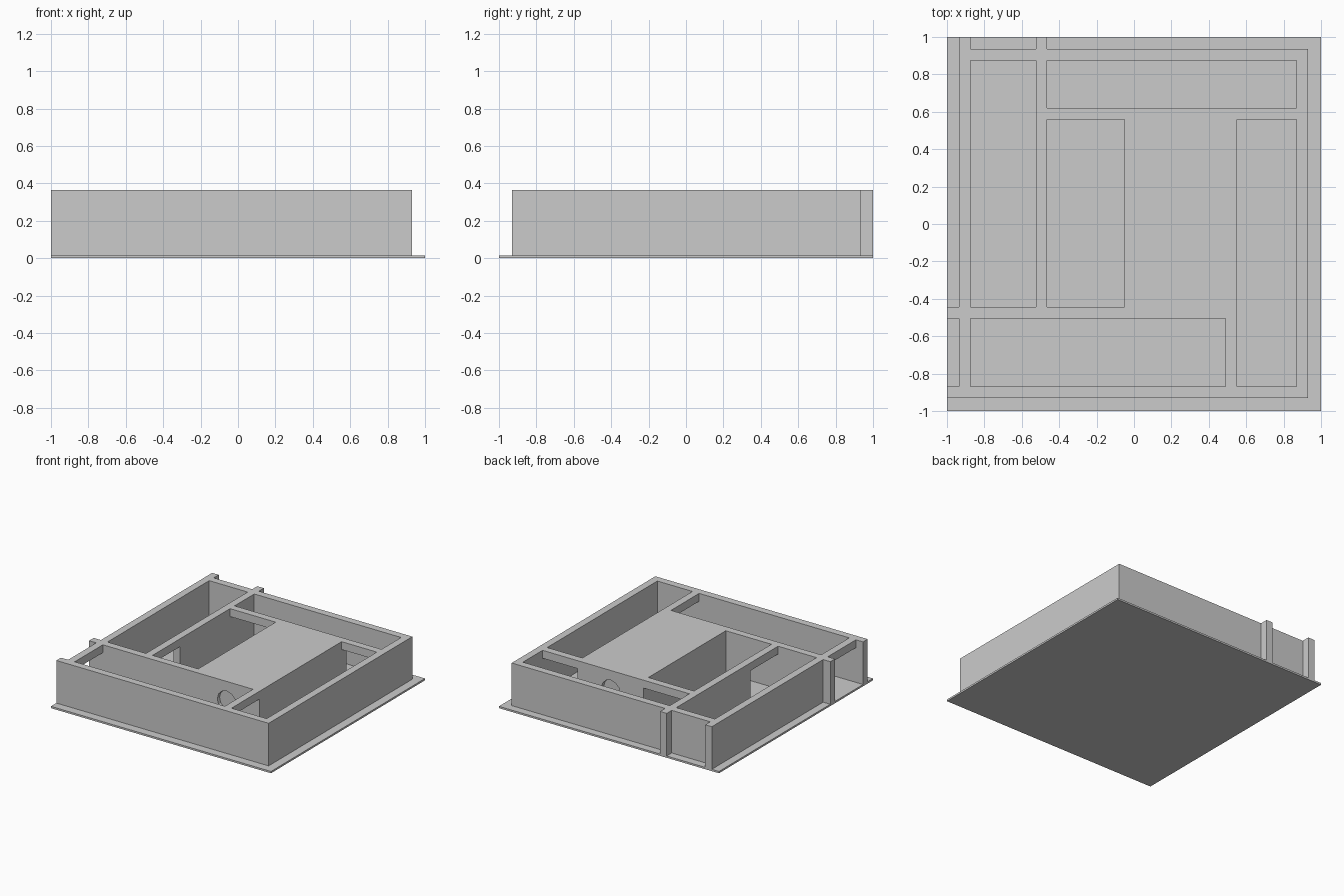
import bpy, math

if "Cube" in bpy.data.objects:
    bpy.data.objects.remove(bpy.data.objects["Cube"])

BASE = 0.015      # floor plate thickness
TOP = 0.365       # wall height
LINTEL = 0.30     # underside of the beams over doorways


def box(name, x0, x1, y0, y1, z0=BASE, z1=TOP):
    bpy.ops.mesh.primitive_cube_add(size=1, location=((x0 + x1) / 2, (y0 + y1) / 2, (z0 + z1) / 2))
    ob = bpy.context.object
    ob.name = name
    ob.scale = (x1 - x0, y1 - y0, z1 - z0)
    bpy.ops.object.transform_apply(location=False, rotation=False, scale=True)
    return ob


def round_recess(target, y, depth):
    # twelve-sided recess, cut in along y
    bpy.ops.mesh.primitive_cylinder_add(vertices=12, radius=0.085, depth=depth * 2,
                                        location=(0.25, y, 0.2), rotation=(math.pi / 2, 0, 0))
    cutter = bpy.context.object
    cutter.hide_render = True
    mod = target.modifiers.new("recess", 'BOOLEAN')
    mod.operation = 'DIFFERENCE'
    mod.solver = 'EXACT'
    mod.object = cutter
    bpy.context.view_layer.objects.active = target
    bpy.ops.object.modifier_apply(modifier=mod.name)
    bpy.data.objects.remove(cutter)


# Floor plate
box("floor_plate", -1, 1, -1, 1, 0, BASE)

# Outer walls, some running on past the corners as stubs
box("south_wall", -1, 0.93, -0.93, -0.87)
box("east_wall", 0.87, 0.93, -0.87, 0.875)
box("west_wall", -0.935, -0.875, -0.445, 1)
box("north_wall_west", -0.875, -0.525, 0.875, 0.935)
box("north_wall_east", -0.465, 0.93, 0.875, 0.935)

# Inner walls and the solid core
hall_wall = box("hall_wall", -1, 0.55, -0.505, -0.445)
box("side_room_wall", -0.525, -0.465, -0.09, 1)
core = box("core_block", -0.05, 0.55, -0.445, 0.62)

# Beams over the doorways
for name, x0, x1, y0, y1 in (
        ("entrance_lintel", -0.935, -0.875, -0.87, -0.505),
        ("hall_lintel", 0.49, 0.55, -0.87, -0.505),
        ("side_room_lintel", -0.525, -0.465, -0.445, -0.09),
        ("middle_room_lintel", -0.465, -0.05, 0.56, 0.62),
        ("east_room_lintel", 0.55, 0.87, 0.56, 0.62)):
    box(name, x0, x1, y0, y1, LINTEL, TOP)

# Round recesses on the front and back of the core
round_recess(hall_wall, -0.505, 0.03)
round_recess(core, 0.62, 0.03)
